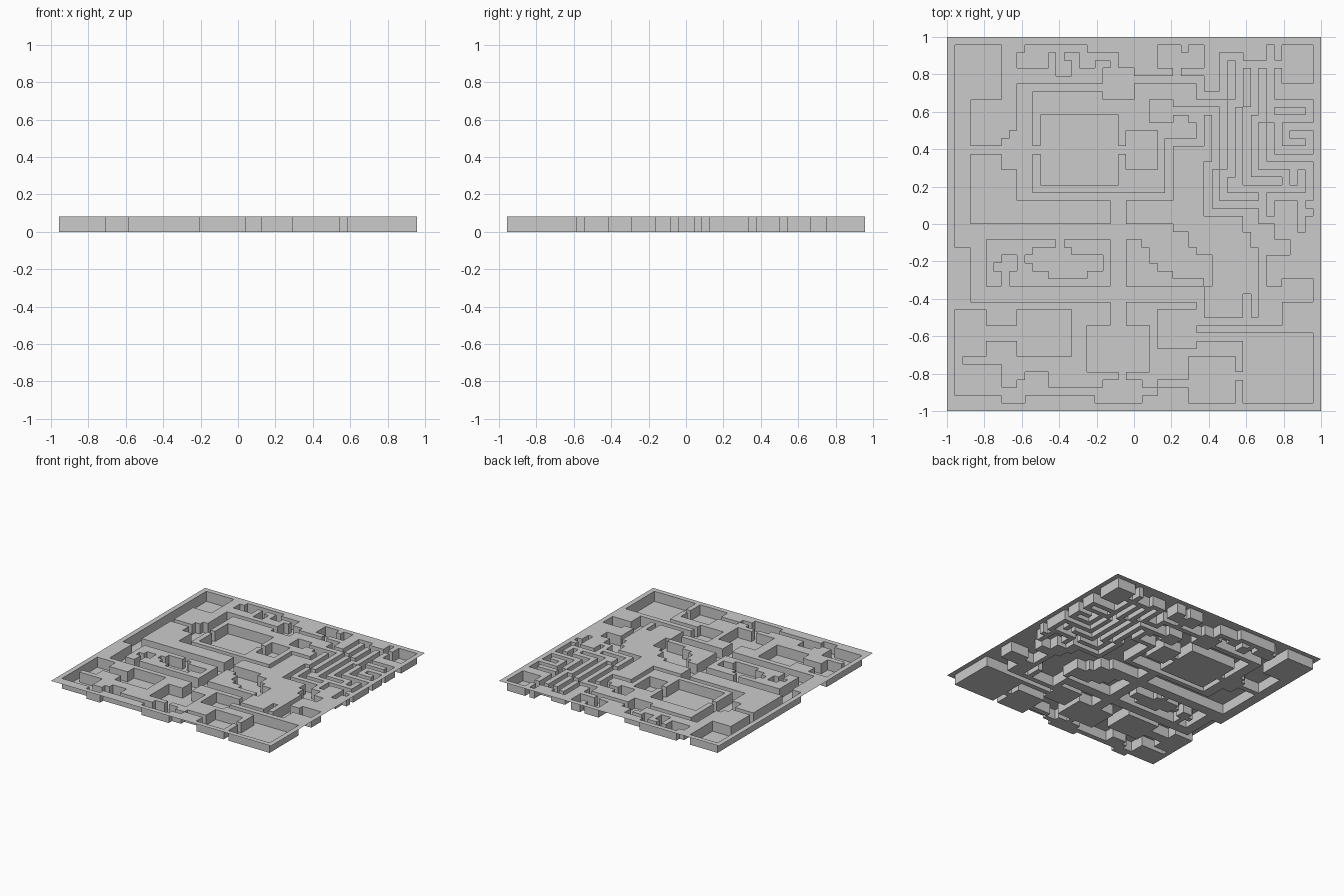
import bpy, bmesh

if "Cube" in bpy.data.objects:
    bpy.data.objects.remove(bpy.data.objects["Cube"])

N = 48                # grid cells per side
S = 2 / N             # cell size
H = 2 * S             # pit depth
carved = set()


def carve(areas, solid=False):
    """Sink (or refill) rectangles given as col0, row0, col1, row1 from the top-left."""
    for c0, r0, c1, r1 in areas:
        cells = {(c, r) for c in range(c0, c1) for r in range(r0, r1)}
        if solid:
            carved.difference_update(cells)
        else:
            carved.update(cells)


def tunnel(*points):
    """Sink a one-cell-wide passage through a chain of cells."""
    for (a, b), (c, d) in zip(points, points[1:]):
        carve([(min(a, c), min(b, d), max(a, c) + 1, max(b, d) + 1)])


# north-west rooms and ring corridor
carve([(1, 1, 7, 8), (1, 8, 3, 27), (3, 14, 9, 15), (4, 14, 7, 15),
       (7, 13, 9, 17), (8, 12, 9, 17), (9, 6, 11, 21), (11, 6, 20, 7),
       (11, 20, 29, 21), (11, 14, 12, 15), (12, 10, 22, 19),
       (22, 14, 23, 15), (23, 12, 27, 17)])
# north rooms with alcoves
carve([(10, 1, 18, 2), (9, 2, 13, 4), (14, 2, 15, 5), (15, 3, 16, 5),
       (17, 2, 19, 4), (19, 2, 22, 3), (21, 3, 22, 8), (20, 4, 24, 8),
       (24, 5, 33, 6), (27, 1, 30, 4), (29, 4, 30, 5),
       (30, 2, 33, 4), (31, 1, 33, 2)])
# north-east room and its winding passage
tunnel((32, 5), (32, 7), (35, 7), (35, 2), (37, 2), (37, 3), (43, 3))
carve([(41, 1, 42, 3), (43, 1, 47, 6), (26, 8, 29, 11)])

# maze of narrow passages
tunnel((28, 20), (28, 13), (32, 13), (32, 10), (31, 10))
tunnel((29, 9), (34, 9), (34, 16), (33, 16), (33, 22), (38, 22))
tunnel((37, 3), (37, 8), (36, 8), (36, 17), (35, 17), (35, 20), (39, 20))
tunnel((39, 3), (39, 9), (38, 9), (38, 18), (42, 18))
tunnel((41, 4), (41, 8), (46, 8), (46, 10), (41, 10), (41, 9))
tunnel((40, 11), (40, 16), (44, 16), (44, 18))
tunnel((42, 10), (42, 14), (46, 14), (46, 12), (44, 12))
tunnel((43, 16), (46, 16), (46, 20), (41, 20), (41, 22))
tunnel((45, 20), (45, 24))
tunnel((45, 22), (46, 22))

# central halls crossing the map
carve([(21, 21, 23, 37), (3, 24, 29, 26), (3, 24, 5, 34), (3, 32, 33, 34),
       (23, 24, 29, 27), (25, 26, 31, 28), (26, 27, 32, 29),
       (27, 28, 34, 30), (28, 30, 34, 31), (28, 25, 31, 26),
       (29, 31, 34, 32)])
carve([(23, 26, 25, 32), (24, 27, 26, 32), (25, 29, 27, 32), (26, 31, 33, 32),
       (28, 30, 29, 31)], solid=True)
# small caves inside the western block
carve([(7, 28, 9, 30), (6, 29, 8, 30), (7, 30, 8, 32),
       (14, 26, 15, 28), (11, 27, 16, 28), (10, 28, 20, 29),
       (11, 29, 20, 30), (13, 30, 18, 31)])
# eastern stepped passage, end room and loop
carve([(38, 22, 40, 25), (39, 24, 42, 27), (40, 26, 44, 28), (40, 28, 41, 32),
       (40, 32, 42, 36), (43, 31, 47, 34), (41, 32, 44, 33),
       (42, 32, 43, 37), (32, 34, 33, 37), (32, 36, 43, 37),
       (38, 33, 39, 36)])

# south-west rooms
carve([(1, 35, 5, 41), (5, 37, 9, 39), (9, 35, 16, 41), (1, 41, 2, 42),
       (1, 42, 7, 46), (7, 45, 10, 47), (9, 44, 13, 46), (10, 43, 13, 45),
       (13, 45, 20, 46)])
# south hall and south-east rooms
carve([(18, 37, 26, 43), (22, 43, 23, 44), (20, 44, 25, 47), (19, 46, 25, 47),
       (25, 45, 27, 46), (27, 44, 31, 45), (31, 41, 37, 47),
       (37, 43, 38, 44), (27, 35, 32, 40), (32, 38, 38, 39),
       (38, 38, 47, 47)])


def point(c, r, z):
    return (c * S - 1, 1 - r * S, z)


def build(name, quads):
    """Join quads, weld corners and merge coplanar neighbours."""
    bm = bmesh.new()
    for q in quads:
        bm.faces.new([bm.verts.new(p) for p in q])
    bmesh.ops.remove_doubles(bm, verts=bm.verts[:], dist=1e-5)
    mesh = bpy.data.meshes.new(name)
    bm.to_mesh(mesh)
    bm.free()
    bpy.context.collection.objects.link(bpy.data.objects.new(name, mesh))


floors, tops, walls = [], [], []
for c in range(N):
    for r in range(N):
        sunk = (c, r) in carved
        z = 0 if sunk else H
        a, b, d, e = (c, r + 1), (c + 1, r + 1), (c + 1, r), (c, r)
        (floors if sunk else tops).append([point(*p, z) for p in (a, b, d, e)])
        if not sunk:
            continue
        # vertical faces where a pit meets raised ground
        for n, p, q in (((c, r + 1), a, b), ((c + 1, r), b, d),
                        ((c, r - 1), d, e), ((c - 1, r), e, a)):
            if n not in carved:
                walls.append([point(*q, 0), point(*p, 0), point(*p, H), point(*q, H)])

build("sunken_floor", floors)
build("raised_ground", tops)
build("pit_walls", walls)
